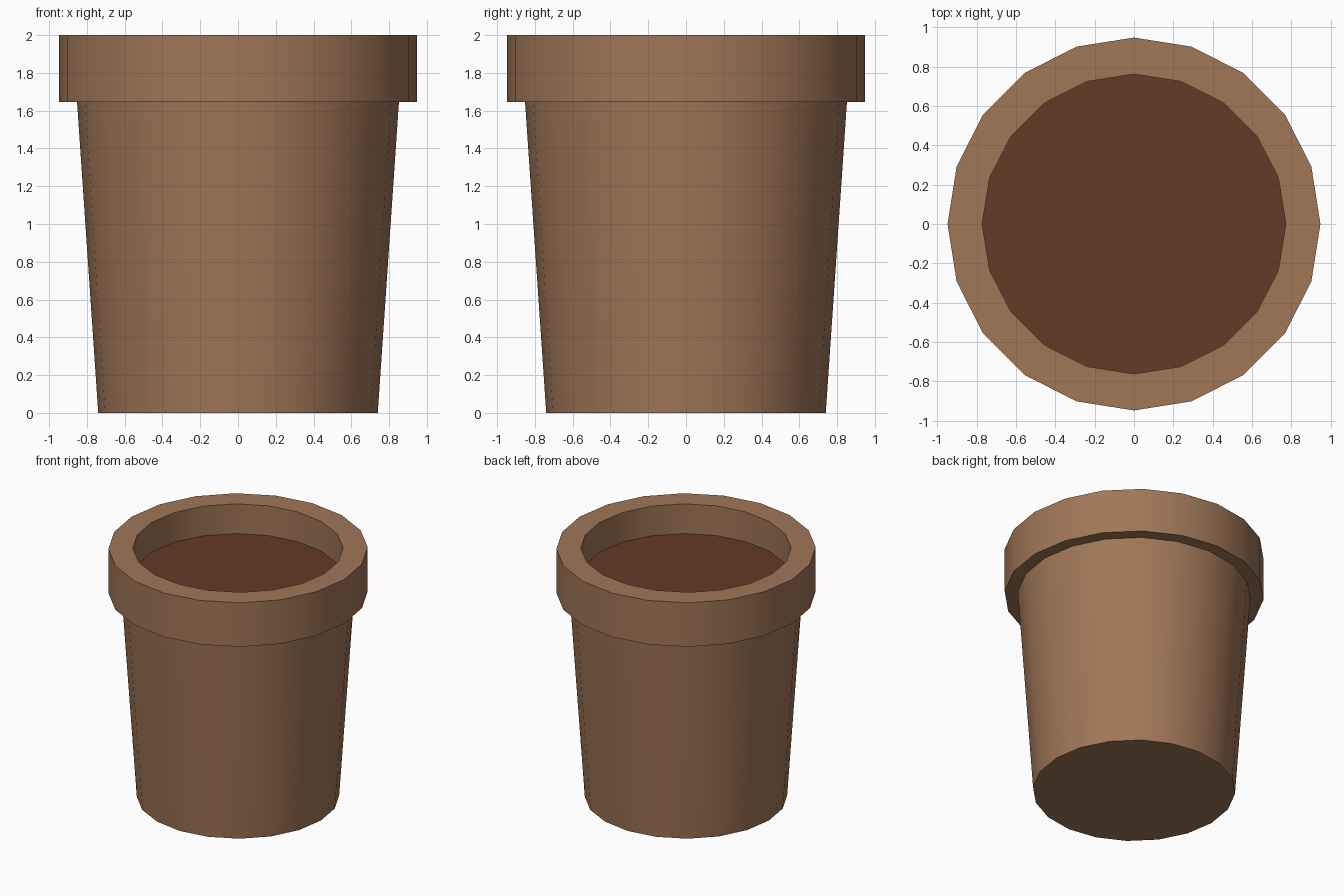
import bpy, bmesh, math

if "Cube" in bpy.data.objects:
    bpy.data.objects.remove(bpy.data.objects["Cube"])

SIDES = 20


def material(name, rgb):
    m = bpy.data.materials.new(name)
    m.diffuse_color = (*rgb, 1.0)
    m.use_nodes = True
    m.node_tree.nodes["Principled BSDF"].inputs["Base Color"].default_value = m.diffuse_color
    return m


def lathe(name, profile, mat, cap_start=False, cap_end=False):
    """Spin (radius_x, radius_y, z) rings around z."""
    bm = bmesh.new()
    rings = []
    for rx, ry, z in profile:
        rings.append([bm.verts.new((rx * math.cos(2 * math.pi * i / SIDES),
                                    ry * math.sin(2 * math.pi * i / SIDES), z))
                      for i in range(SIDES)])
    for a, b in zip(rings, rings[1:]):
        for i in range(SIDES):
            j = (i + 1) % SIDES
            bm.faces.new((a[i], a[j], b[j], b[i]))
    if cap_start:
        bm.faces.new(rings[0][::-1])
    if cap_end:
        bm.faces.new(rings[-1])
    me = bpy.data.meshes.new(name)
    bm.to_mesh(me)
    bm.free()
    me.materials.append(mat)
    ob = bpy.data.objects.new(name, me)
    bpy.context.collection.objects.link(ob)
    bpy.ops.object.select_all(action='DESELECT')
    ob.select_set(True)
    bpy.context.view_layer.objects.active = ob
    bpy.ops.object.shade_smooth_by_angle(angle=math.radians(30))
    return ob


clay = material("clay brown", (0.352, 0.184, 0.096))
earth = material("dark soil", (0.130, 0.042, 0.019))

# Pot: closed base, tapered wall, stepped rim and inner wall
lathe("pot", [
    (0.74, 0.74, 0.0),
    (0.852, 0.852, 1.645),
    (0.948, 0.948, 1.645),
    (0.948, 0.948, 2.0),
    (0.772, 0.762, 2.0),
    (0.772, 0.762, 1.76),
], clay, cap_start=True)

# Soil: flat disc filling the opening
lathe("soil", [(0.772, 0.762, 1.76)], earth, cap_end=True)
